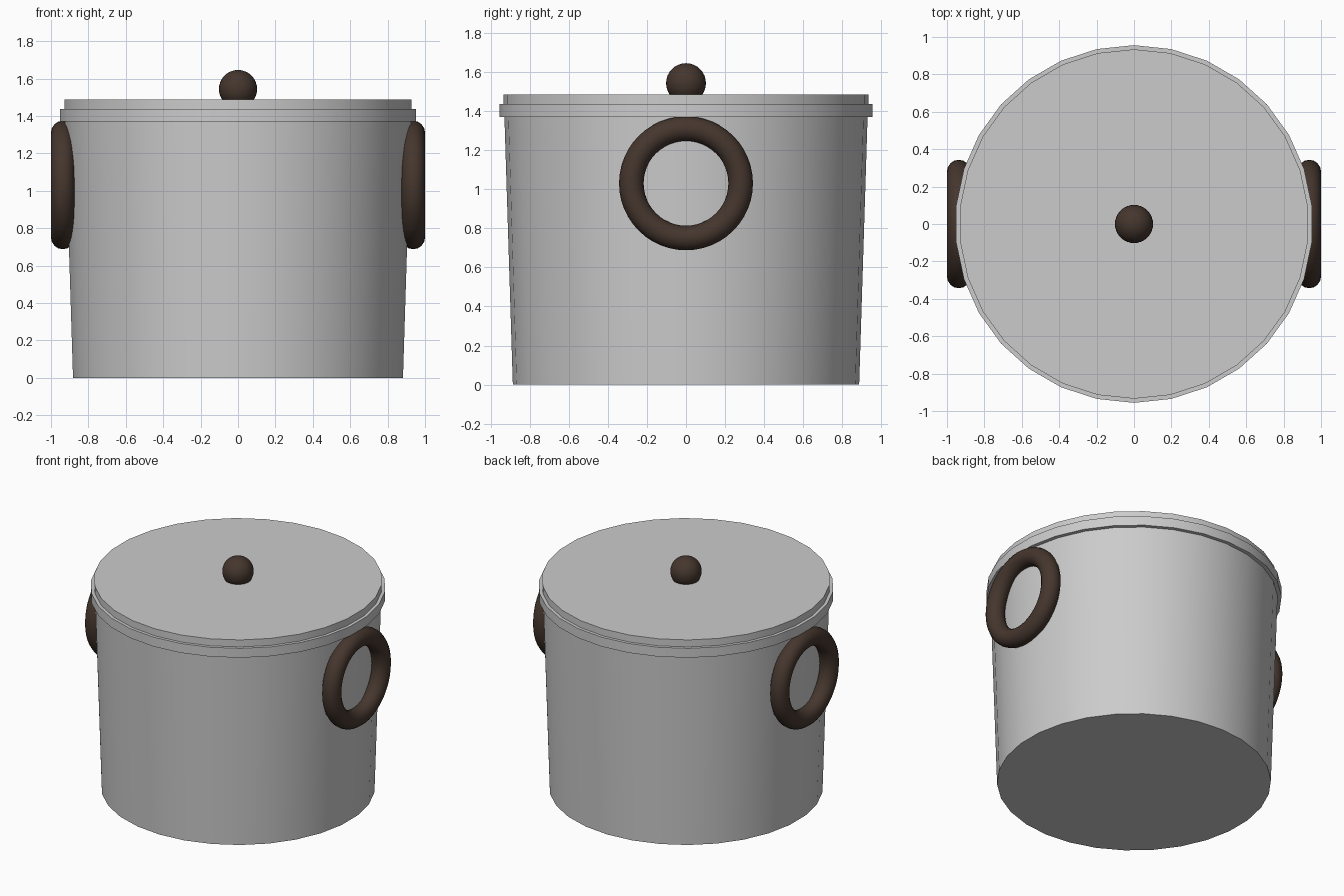
import bpy
import math

if "Cube" in bpy.data.objects:
    bpy.data.objects.remove(bpy.data.objects["Cube"])

SIDES = 30

brown = bpy.data.materials.new("dark_brown")
brown.diffuse_color = (0.06, 0.037, 0.027, 1)
brown.use_nodes = True
brown.node_tree.nodes["Principled BSDF"].inputs["Base Color"].default_value = brown.diffuse_color


def finish(name, material=None):
    """Name the active object, smooth it and give it a material."""
    obj = bpy.context.object
    obj.name = name
    bpy.ops.object.shade_smooth_by_angle(angle=math.radians(30))
    if material:
        obj.data.materials.append(material)
    return obj


def lathe(name, profile):
    """Turn a (radius, z) profile into a closed solid, first vertex on +y."""
    verts, faces = [], []
    for r, z in profile:
        for i in range(SIDES):
            a = math.pi / 2 + math.tau * i / SIDES
            verts.append((r * math.cos(a), r * math.sin(a), z))
    for k in range(len(profile) - 1):
        for i in range(SIDES):
            j = (i + 1) % SIDES
            b, t = k * SIDES, (k + 1) * SIDES
            faces.append((b + i, b + j, t + j, t + i))
    last = (len(profile) - 1) * SIDES
    faces.append(tuple(reversed(range(SIDES))))
    faces.append(tuple(range(last, last + SIDES)))
    mesh = bpy.data.meshes.new(name)
    mesh.from_pydata(verts, [], faces)
    obj = bpy.data.objects.new(name, mesh)
    bpy.context.collection.objects.link(obj)
    bpy.ops.object.select_all(action='DESELECT')
    obj.select_set(True)
    bpy.context.view_layer.objects.active = obj
    return finish(name)


# Tapered pot body, its top hidden inside the lid
lathe("pot_body", [(0.887, 0), (0.931, 1.40)])

# Lid: wide lower band with a narrower step above it
lathe("lid", [(0.956, 1.37), (0.956, 1.437), (0.934, 1.437), (0.934, 1.487)])

# Round knob sunk slightly into the lid
bpy.ops.mesh.primitive_uv_sphere_add(segments=32, ring_count=16, radius=0.102,
                                     location=(0, 0, 1.544))
finish("lid_knob", brown)

# Upright ring handle on each side
for side, x in (("left", -0.937), ("right", 0.937)):
    bpy.ops.mesh.primitive_torus_add(major_radius=0.28, minor_radius=0.063,
                                     major_segments=48, minor_segments=16,
                                     location=(x, 0, 1.031),
                                     rotation=(0, math.pi / 2, 0))
    finish("handle_" + side, brown)
